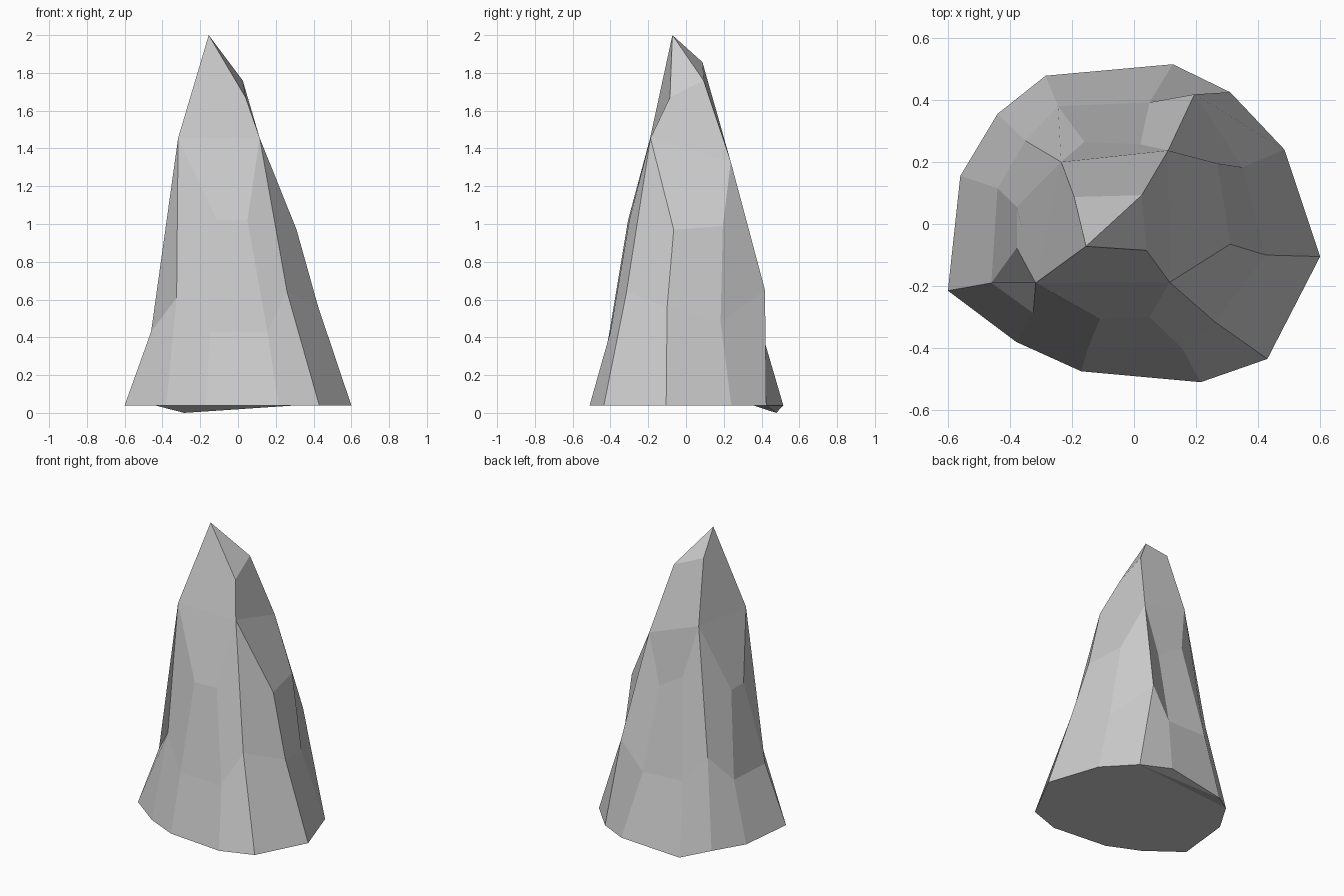
import bpy, bmesh

if "Cube" in bpy.data.objects:
    bpy.data.objects.remove(bpy.data.objects["Cube"])

# Cross-sections, counter-clockwise from the front-left corner.
# Each side runs: corner, side point, side point.
BASE = [(-.38, -.38), (-.17, -.475), (.215, -.51),
        (.43, -.435), (.60, -.105), (.485, .24),
        (.31, .425), (.125, .515), (-.285, .478),
        (-.44, .355), (-.56, .155), (-.60, -.215)]
LOWER = [(-.325, -.287, .61), (-.15, -.405, .43), (.155, -.40, .43),
         (.26, -.315, .64), (.425, -.10, .56), (.35, .183, .48),
         (.195, .418, .65), (.05, .392, .46), (-.245, .38, .47),
         (-.35, .268, .615), (-.44, .115, .43), (-.46, -.19, .43)]
# Side points only (two per side)
MIDDLE = [(-.11, -.307, 1.02), (.05, -.30, 1.02), (.31, -.065, .97), (.27, .195, .99),
          (.02, .257, 1.0), (-.16, .265, 1.11), (-.378, .055, 1.0), (-.378, -.077, 1.0)]
# Corners only
SHOULDER = [(-.317, -.19, 1.455), (.115, -.188, 1.455), (.11, .237, 1.33), (-.235, .20, 1.45)]
TIP = [(-.155, -.072, 2.0), (.04, -.085, 1.67), (.025, .093, 1.76), (-.193, .087, 1.857)]

bm = bmesh.new()


def ring(points):
    return [bm.verts.new(p) for p in points]


base = ring([(x, y, 0.0 if i == 8 else .04) for i, (x, y) in enumerate(BASE)])
lower, middle, shoulder, tip = map(ring, (LOWER, MIDDLE, SHOULDER, TIP))

# Flared foot
for i in range(12):
    j = (i + 1) % 12
    bm.faces.new((base[i], base[j], lower[j], lower[i]))

# Four chipped sides, each with a centre panel, two edge facets and upper facets
for s in range(4):
    n = (s + 1) % 4
    c0, p, q, c1 = (lower[(3 * s + k) % 12] for k in range(4))
    mp, mq = middle[2 * s], middle[2 * s + 1]
    bm.faces.new((p, q, mq, mp))
    bm.faces.new((c0, p, mp, shoulder[s]))
    bm.faces.new((q, c1, shoulder[n], mq))
    bm.faces.new((mp, mq, shoulder[n], shoulder[s]))
    bm.faces.new((shoulder[s], shoulder[n], tip[n], tip[s]))

# Slanted tip
bm.faces.new((tip[0], tip[1], tip[2]))
bm.faces.new((tip[0], tip[2], tip[3]))

# Underside, with the one low point at the back
bm.faces.new(reversed(base[:7] + base[9:]))
bm.faces.new((base[9], base[8], base[6]))
bm.faces.new((base[8], base[7], base[6]))

bmesh.ops.recalc_face_normals(bm, faces=bm.faces)
mesh = bpy.data.meshes.new("rock_spire")
bm.to_mesh(mesh)
bm.free()
rock = bpy.data.objects.new("rock_spire", mesh)
bpy.context.collection.objects.link(rock)
